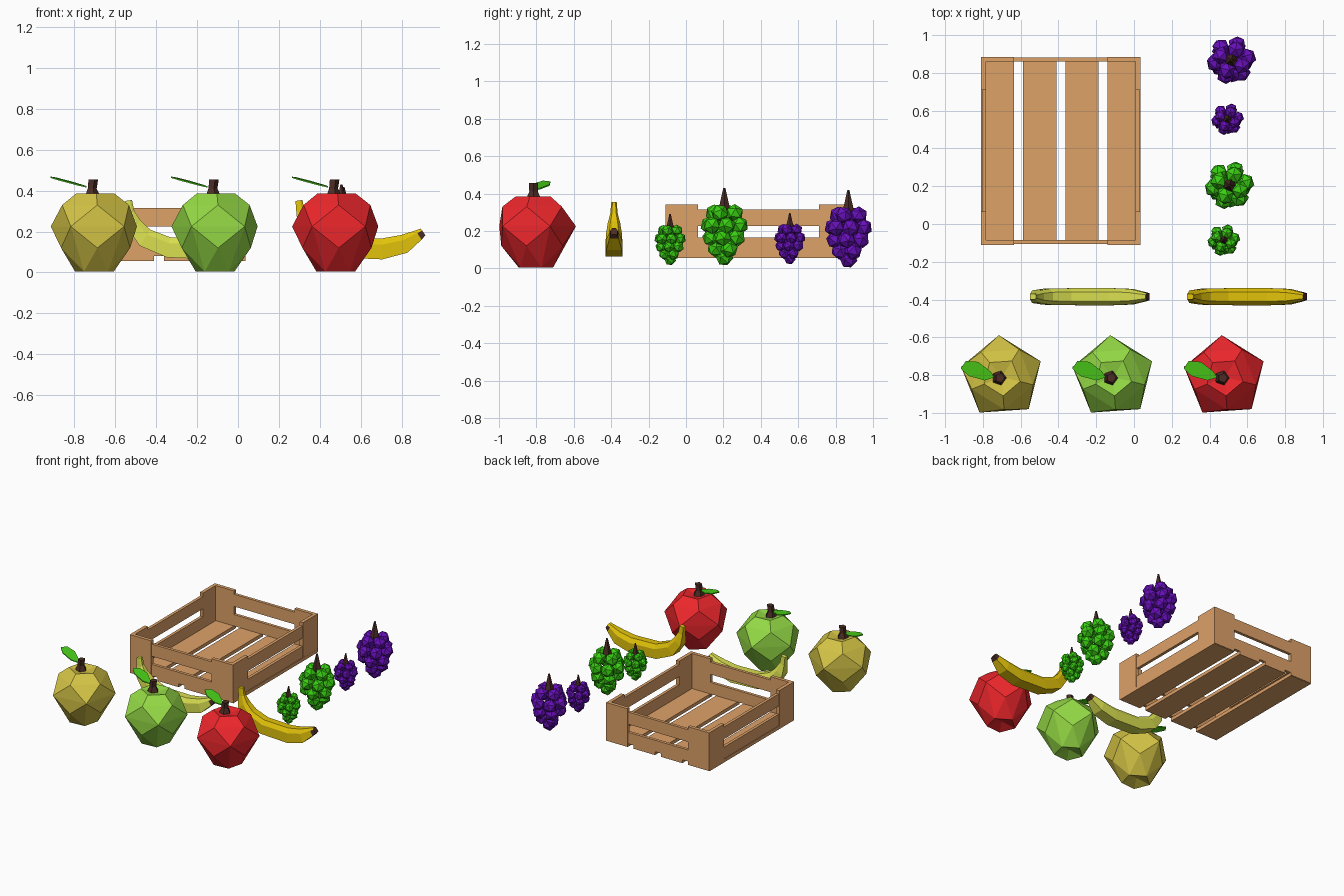
import bpy, bmesh
from math import sin, cos, pi, radians
from mathutils import Vector, Matrix

if "Cube" in bpy.data.objects:
    bpy.data.objects.remove(bpy.data.objects["Cube"])


def mat(name, rgb):
    m = bpy.data.materials.new(name)
    m.diffuse_color = (*rgb, 1)
    m.use_nodes = True
    m.node_tree.nodes["Principled BSDF"].inputs["Base Color"].default_value = m.diffuse_color
    return m


wood = mat("wood", (0.73, 0.36, 0.14))
bark = mat("bark", (0.07, 0.025, 0.018))
leafy = mat("leaf_green", (0.07, 0.62, 0.01))
red = mat("apple_red", (0.85, 0.02, 0.025))
lime = mat("apple_green", (0.30, 0.70, 0.06))
olive = mat("apple_yellow", (0.66, 0.55, 0.06))
gold = mat("banana_ripe", (0.76, 0.54, 0.003))
pale = mat("banana_unripe", (0.70, 0.74, 0.08))
purple = mat("grape_purple", (0.14, 0.005, 0.50))
vine = mat("grape_green", (0.04, 0.62, 0.006))


def finish(bm, name, *mats):
    bmesh.ops.recalc_face_normals(bm, faces=bm.faces[:])
    me = bpy.data.meshes.new(name)
    bm.to_mesh(me)
    bm.free()
    for m in mats:
        me.materials.append(m)
    ob = bpy.data.objects.new(name, me)
    bpy.context.collection.objects.link(ob)
    return ob


def box(name, x0, x1, y0, y1, z0, z1):
    bm = bmesh.new()
    size = Matrix.Diagonal((x1 - x0, y1 - y0, z1 - z0, 1))
    move = Matrix.Translation(((x0 + x1) / 2, (y0 + y1) / 2, (z0 + z1) / 2))
    bmesh.ops.create_cube(bm, size=1, matrix=move @ size)
    finish(bm, name, wood)


def loft(bm, rings):
    """Skin closed rings of points and cap both ends."""
    vs = [[bm.verts.new(p) for p in r] for r in rings]
    n = len(vs[0])
    faces = []
    for a, b in zip(vs, vs[1:]):
        for i in range(n):
            faces.append(bm.faces.new((a[i], a[(i + 1) % n], b[(i + 1) % n], b[i])))
    faces += [bm.faces.new(vs[0]), bm.faces.new(vs[-1])]
    return faces


def ring(c, r, z, n=5, turn=0.0):
    return [Vector((c[0] + r * cos(turn + 2 * pi * i / n),
                    c[1] + r * sin(turn + 2 * pi * i / n), z)) for i in range(n)]


# Crate: floor slats, walls with one long slot, raised corner posts
X0, X1, Y0, Y1 = -0.81, 0.035, -0.11, 0.885
T, IN, P = 0.026, 0.004, 0.175
for i in range(4):
    x = X0 + i * 0.2235
    box("floor_slat", x, x + 0.175, Y0 + IN, Y1 - IN, 0.055, 0.08)
for z0, z1, part in ((0.08, 0.165, "lower_rail"), (0.225, 0.315, "upper_rail")):
    for y in (Y0 + IN, Y1 - T):
        box("end_" + part, X0 + P, X1 - P, y, y + T - IN, z0, z1)
    for x in (X0 + IN, X1 - T):
        box("side_" + part, x, x + T - IN, Y0 + P, Y1 - P, z0, z1)
for x, sx in ((X0, 1), (X1, -1)):
    for y, sy in ((Y0, 1), (Y1, -1)):
        xs, xt = sorted((x, x + sx * P)), sorted((x, x + sx * T))
        ys, yt = sorted((y + sy * T, y + sy * P)), sorted((y, y + sy * T))
        box("corner_post_end", *xs, *yt, 0.058, 0.34)
        box("corner_post_side", *xt, *ys, 0.058, 0.34)


# Apples: faceted hull of five-point rings, stem and tilted leaf
def apple(cx, skin):
    c, a = (cx, -0.81), radians(22)
    bm = bmesh.new()
    for r, z, t in ((0.10, 0.385, 36), (0.172, 0.33, 36), (0.222, 0.225, 0),
                    (0.178, 0.12, 36), (0.10, 0.005, 0)):
        for p in ring(c, r, z, 5, a + radians(t)):
            bm.verts.new(p)
    bmesh.ops.convex_hull(bm, input=bm.verts[:])
    bmesh.ops.dissolve_limit(bm, angle_limit=radians(4), verts=bm.verts[:], edges=bm.edges[:])
    # hollows at the top and bottom
    for s, depth in ((1, 0.02), (-1, 0.03)):
        cap = max(bm.faces, key=lambda f: s * f.calc_center_median().z)
        hub = bmesh.ops.poke(bm, faces=[cap])["verts"][0]
        hub.co.z -= s * depth
    finish(bm, "apple", skin)

    bm = bmesh.new()
    sx = cx - 0.015
    loft(bm, [ring((sx, -0.815), 0.04, 0.375), ring((sx, -0.815), 0.024, 0.41),
              ring((sx + 0.005, -0.815), 0.026, 0.455)])
    finish(bm, "apple_stem", bark)

    bm = bmesh.new()
    outline = ((-0.04, -0.812), (-0.06, -0.78), (-0.125, -0.73), (-0.19, -0.725),
               (-0.217, -0.765), (-0.175, -0.805), (-0.09, -0.828))
    low = [Vector((cx + x, y, 0.407 - 0.25 * x + 0.06 * (y + 0.78))) for x, y in outline]
    loft(bm, [low, [p + Vector((0, 0, 0.007)) for p in low]])
    finish(bm, "apple_leaf", leafy)


for cx, skin in ((-0.70, olive), (-0.11, lime), (0.48, red)):
    apple(cx, skin)


# Bananas: six-sided section swept along a bent path, brown tip
SECTION = ((-0.9, -1), (0.9, -1), (0.9, 0.4), (0.5, 1), (-0.5, 1), (-0.9, 0.4))
PATH = ((-0.535, 0.352, 0.017), (-0.527, 0.295, 0.021), (-0.508, 0.235, 0.037),
        (-0.455, 0.17, 0.047), (-0.34, 0.123, 0.05), (-0.13, 0.115, 0.051),
        (-0.02, 0.14, 0.046), (0.05, 0.183, 0.027), (0.072, 0.198, 0.02))


def banana(dx, skin):
    bm = bmesh.new()
    pts = [Vector((x + dx, -0.385, z)) for x, z, r in PATH]
    rings = []
    for i, p in enumerate(pts):
        d = (pts[min(i + 1, len(pts) - 1)] - pts[max(i - 1, 0)]).normalized()
        up = Vector((-d.z, 0, d.x))
        r = PATH[i][2]
        rings.append([p + Vector((0, u * r, 0)) + up * v * r for u, v in SECTION])
    for f in loft(bm, rings):
        if f.calc_center_median().x > dx + 0.055:
            f.material_index = 1
    finish(bm, "banana", skin, bark)


banana(0, pale)
banana(0.833, gold)


# Grapes: icosahedron berries in rings, with a tapered stem
def grapes(x, y, z, s, skin):
    bm = bmesh.new()
    k = 0
    for n, r, h in ((1, 0, 0.04), (3, 0.045, 0.085), (5, 0.073, 0.145),
                    (6, 0.086, 0.21), (4, 0.06, 0.275)):
        for i, p in enumerate(ring((0, 0), r, h, n, 0.6 * k)):
            k += 1
            m = (Matrix.Translation(Vector((x, y, z)) + p * s)
                 @ Matrix.Rotation(k * 0.9, 4, "Z") @ Matrix.Rotation(k * 0.5, 4, "X"))
            bmesh.ops.create_icosphere(bm, subdivisions=1, radius=0.049 * s, matrix=m)
    finish(bm, "grape_bunch", skin)
    bm = bmesh.new()
    loft(bm, [ring((x, y), 0.04 * s, z + 0.27 * s), ring((x, y), 0.022 * s, z + 0.34 * s),
              ring((x, y), 0.006 * s, z + 0.41 * s)])
    finish(bm, "grape_stem", bark)


grapes(0.475, -0.085, 0.02, 0.66, vine)
grapes(0.505, 0.205, 0.02, 1, vine)
grapes(0.495, 0.555, 0.025, 0.66, purple)
grapes(0.515, 0.868, 0.008, 1, purple)
